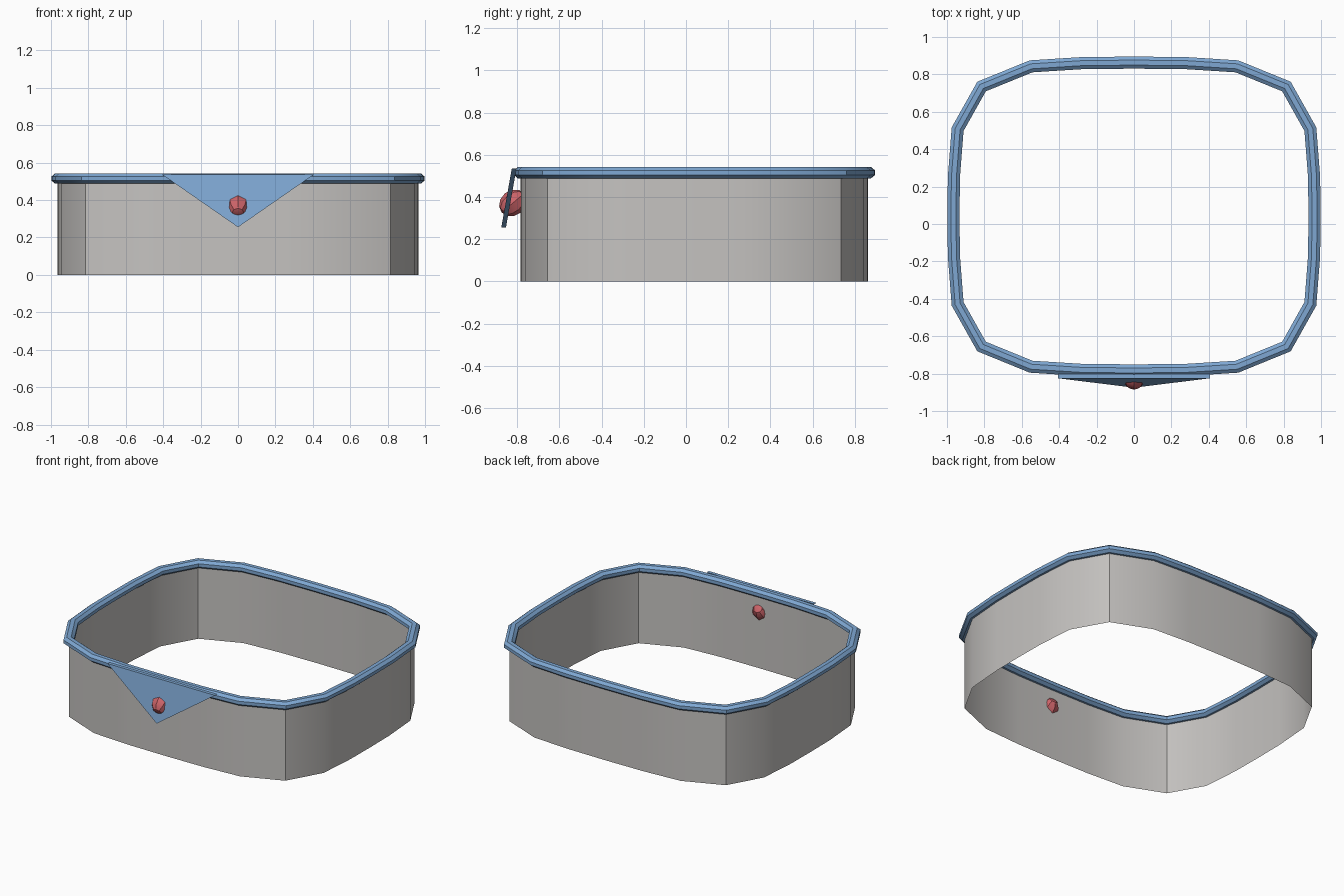
import bpy
import bmesh
import math
from mathutils import Matrix, Vector

cube = bpy.data.objects.get("Cube")
if cube:
    bpy.data.objects.remove(cube, do_unlink=True)

CENTRE_Y = 0.04
RIM_Z = 0.515


def material(name, rgb):
    m = bpy.data.materials.new(name)
    m.use_nodes = True
    m.diffuse_color = (*rgb, 1)
    bsdf = next(n for n in m.node_tree.nodes if n.type == 'BSDF_PRINCIPLED')
    bsdf.inputs["Base Color"].default_value = (*rgb, 1)
    return m


def finish(name, bm, mat, recalc=True):
    if recalc:
        bmesh.ops.recalc_face_normals(bm, faces=bm.faces)
    mesh = bpy.data.meshes.new(name)
    bm.to_mesh(mesh)
    bm.free()
    mesh.materials.append(mat)
    obj = bpy.data.objects.new(name, mesh)
    bpy.context.collection.objects.link(obj)
    bpy.ops.object.select_all(action='DESELECT')
    obj.select_set(True)
    bpy.context.view_layer.objects.active = obj
    bpy.ops.object.shade_smooth_by_angle(angle=math.radians(30))
    return obj


grey = material("warm grey", (0.56, 0.545, 0.53))
blue = material("soft blue", (0.21, 0.39, 0.65))
red = material("muted red", (0.60, 0.125, 0.14))

# Rounded-square outline: one quarter, mirrored into a full counter-clockwise loop
quarter = [(0.965, 0), (0.963, 0.21), (0.943, 0.467), (0.815, 0.695),
           (0.55, 0.803), (0.28, 0.82), (0, 0.823)]
half = quarter + [(-x, y) for x, y in quarter[-2::-1]]
outline = [Vector(p) for p in half + [(-x, -y) for x, y in half[1:-1]]]
count = len(outline)

# Open band wall
bm = bmesh.new()
low = [bm.verts.new((p.x, p.y + CENTRE_Y, 0)) for p in outline]
high = [bm.verts.new((p.x, p.y + CENTRE_Y, RIM_Z)) for p in outline]
for i in range(count):
    j = (i + 1) % count
    bm.faces.new((low[i], low[j], high[j], high[i]))
finish("band_wall", bm, grey, recalc=False)

# Piped rim: octagonal section swept round the outline with mitred corners
SIDES = 8
bm = bmesh.new()
rings = []
for i, p in enumerate(outline):
    a = (p - outline[i - 1]).normalized()
    b = (outline[(i + 1) % count] - p).normalized()
    tangent = (a + b).normalized()
    out = Vector((tangent.y, -tangent.x)) / tangent.dot(a)
    ring = []
    for k in range(SIDES):
        t = 2 * math.pi * (k + 0.5) / SIDES
        q = p + out * (0.035 * math.cos(t))
        ring.append(bm.verts.new((q.x, q.y + CENTRE_Y, RIM_Z + 0.029 * math.sin(t))))
    rings.append(ring)
for i in range(count):
    r, s = rings[i], rings[(i + 1) % count]
    for k in range(SIDES):
        n = (k + 1) % SIDES
        bm.faces.new((r[k], s[k], s[n], r[n]))
finish("rim_piping", bm, blue)

# Triangular front flap, leaning out at its tip
bm = bmesh.new()
front = [bm.verts.new(v) for v in ((-0.405, -0.825, 0.536), (0.405, -0.825, 0.536),
                                   (0, -0.875, 0.255))]
face = bm.faces.new(front)
extruded = bmesh.ops.extrude_face_region(bm, geom=[face])
verts = [v for v in extruded["geom"] if isinstance(v, bmesh.types.BMVert)]
bmesh.ops.translate(bm, verts=verts, vec=(0, 0.022, 0))
if face.is_valid is False or len(bm.faces) < 5:
    bm.faces.new(front)
finish("front_flap", bm, blue)

# Faceted button set through the flap
bm = bmesh.new()
bmesh.ops.create_uvsphere(bm, u_segments=8, v_segments=6, radius=1)
place = (Matrix.Translation((0, -0.82, 0.372))
         @ Matrix.Rotation(math.radians(-50), 4, 'X')
         @ Matrix.Diagonal((0.062, 0.059, 0.07, 1)))
bmesh.ops.transform(bm, matrix=place, verts=bm.verts)
finish("flap_button", bm, red)
